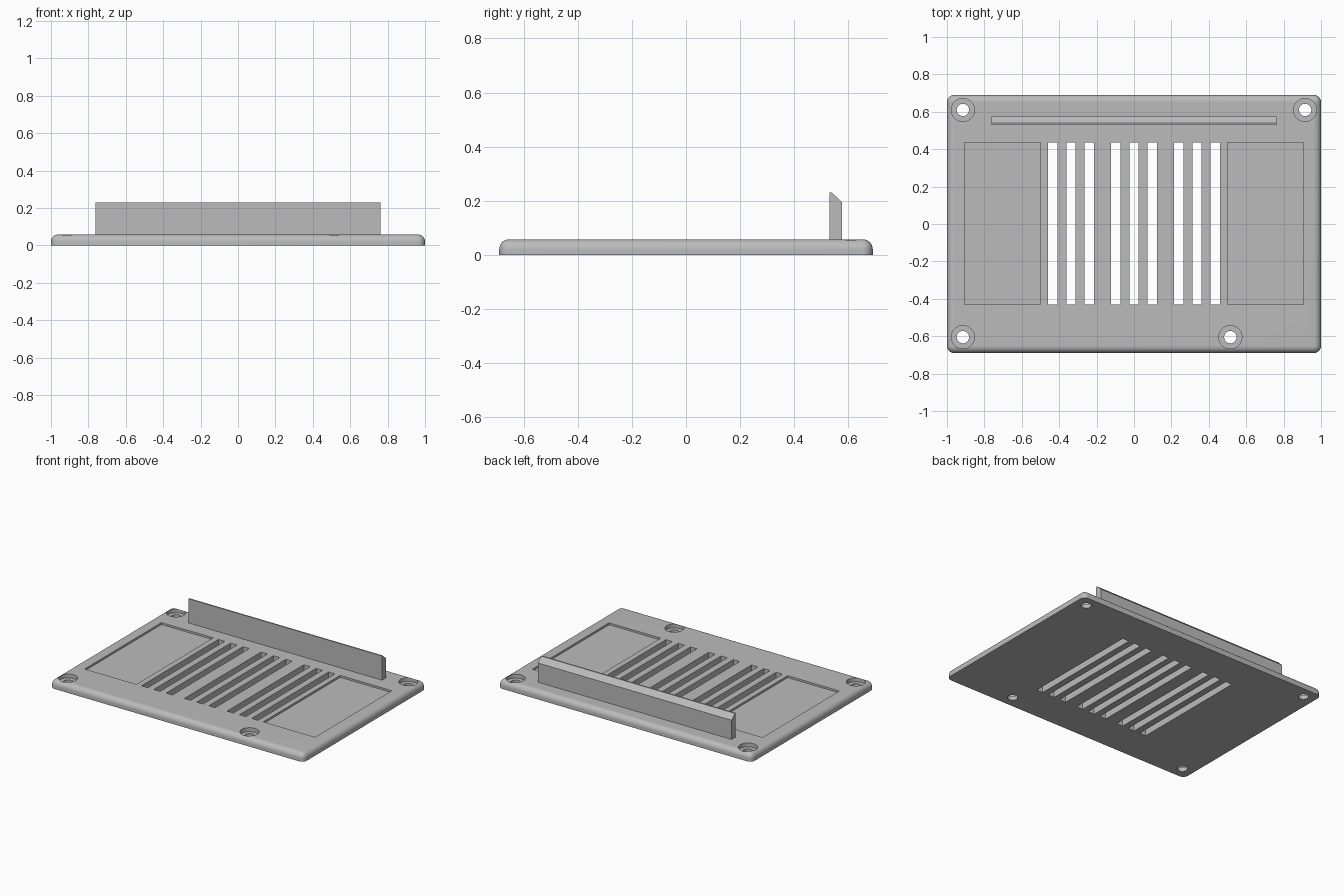
import bpy, bmesh, math
from mathutils import Matrix

cube = bpy.data.objects.get("Cube")
if cube:
    bpy.data.objects.remove(cube, do_unlink=True)

grey = bpy.data.materials.new("matte_grey")
grey.use_nodes = True
COLOR = (0.5, 0.5, 0.5, 1)
grey.diffuse_color = COLOR
grey.node_tree.nodes["Principled BSDF"].inputs["Base Color"].default_value = COLOR

HALF_Y, THICK, ROUND = 0.69, 0.058, 0.037
Y0, Y1 = -0.43, 0.435          # extent of slots and recesses


def make_object(name, bm):
    bmesh.ops.recalc_face_normals(bm, faces=bm.faces)
    mesh = bpy.data.meshes.new(name)
    bm.to_mesh(mesh)
    bm.free()
    mesh.materials.append(grey)
    obj = bpy.data.objects.new(name, mesh)
    bpy.context.collection.objects.link(obj)
    return obj


def add_box(bm, x0, x1, y0, y1, z0, z1):
    m = Matrix.Translation(((x0 + x1) / 2, (y0 + y1) / 2, (z0 + z1) / 2))
    m = m @ Matrix.Diagonal((x1 - x0, y1 - y0, z1 - z0, 1))
    return bmesh.ops.create_cube(bm, size=1, matrix=m)


def add_cylinder(bm, x, y, radius, z0, z1):
    bmesh.ops.create_cone(bm, cap_ends=True, segments=40, radius1=radius, radius2=radius,
                          depth=z1 - z0, matrix=Matrix.Translation((x, y, (z0 + z1) / 2)))


def cut(target, cutter):
    cutter.hide_render = True
    mod = target.modifiers.new("cut", "BOOLEAN")
    mod.operation, mod.solver, mod.object = "DIFFERENCE", "EXACT", cutter
    bpy.context.view_layer.objects.active = target
    bpy.ops.object.modifier_apply(modifier=mod.name)
    bpy.data.objects.remove(cutter, do_unlink=True)


# Base plate: rounded corners, then a rounded top rim
bm = bmesh.new()
add_box(bm, -1, 1, -HALF_Y, HALF_Y, 0, THICK)
upright = [e for e in bm.edges if abs(e.verts[0].co.z - e.verts[1].co.z) > 0.01]
bmesh.ops.bevel(bm, geom=upright, offset=ROUND + 0.001, segments=8, profile=0.5, affect="EDGES")
rim = [e for e in bm.edges if all(v.co.z > THICK - 0.001 for v in e.verts)]
bmesh.ops.bevel(bm, geom=rim, offset=ROUND, segments=8, profile=0.5, affect="EDGES")
plate = make_object("base_plate", bm)

# Shallow cuts: two side recesses and the screw head seats
screws = [(-0.915, 0.61), (0.915, 0.61), (-0.915, -0.605), (0.515, -0.605)]
bm = bmesh.new()
for x0, x1 in ((-0.907, -0.5), (0.5, 0.907)):
    add_box(bm, x0, x1, Y0, Y1, THICK - 0.014, 0.2)
for x, y in screws:
    add_cylinder(bm, x, y, 0.062, THICK - 0.028, 0.2)
cut(plate, make_object("recess_cutter", bm))

# Through cuts: three groups of three vent slots, and the screw holes
bm = bmesh.new()
for group in (-0.337, 0, 0.337):
    for step in (-0.097, 0, 0.097):
        x = group + step
        add_box(bm, x - 0.025, x + 0.025, Y0, Y1, -0.1, 0.2)
for x, y in screws:
    add_cylinder(bm, x, y, 0.033, -0.1, 0.2)
cut(plate, make_object("vent_cutter", bm))

# Upright wall near the back, chamfered on its rear top edge
bm = bmesh.new()
profile = [(0.53, 0.05), (0.576, 0.05), (0.576, 0.195), (0.54, 0.23), (0.53, 0.23)]
face = bm.faces.new([bm.verts.new((-0.763, y, z)) for y, z in profile])
side = bmesh.ops.extrude_face_region(bm, geom=[face])
bmesh.ops.translate(bm, vec=(1.526, 0, 0),
                    verts=[v for v in side["geom"] if isinstance(v, bmesh.types.BMVert)])
make_object("back_wall", bm)

# Smooth the rounded rim and holes, keep other edges sharp
bpy.ops.object.select_all(action="DESELECT")
plate.select_set(True)
bpy.context.view_layer.objects.active = plate
bpy.ops.object.shade_smooth_by_angle(angle=math.radians(30))
